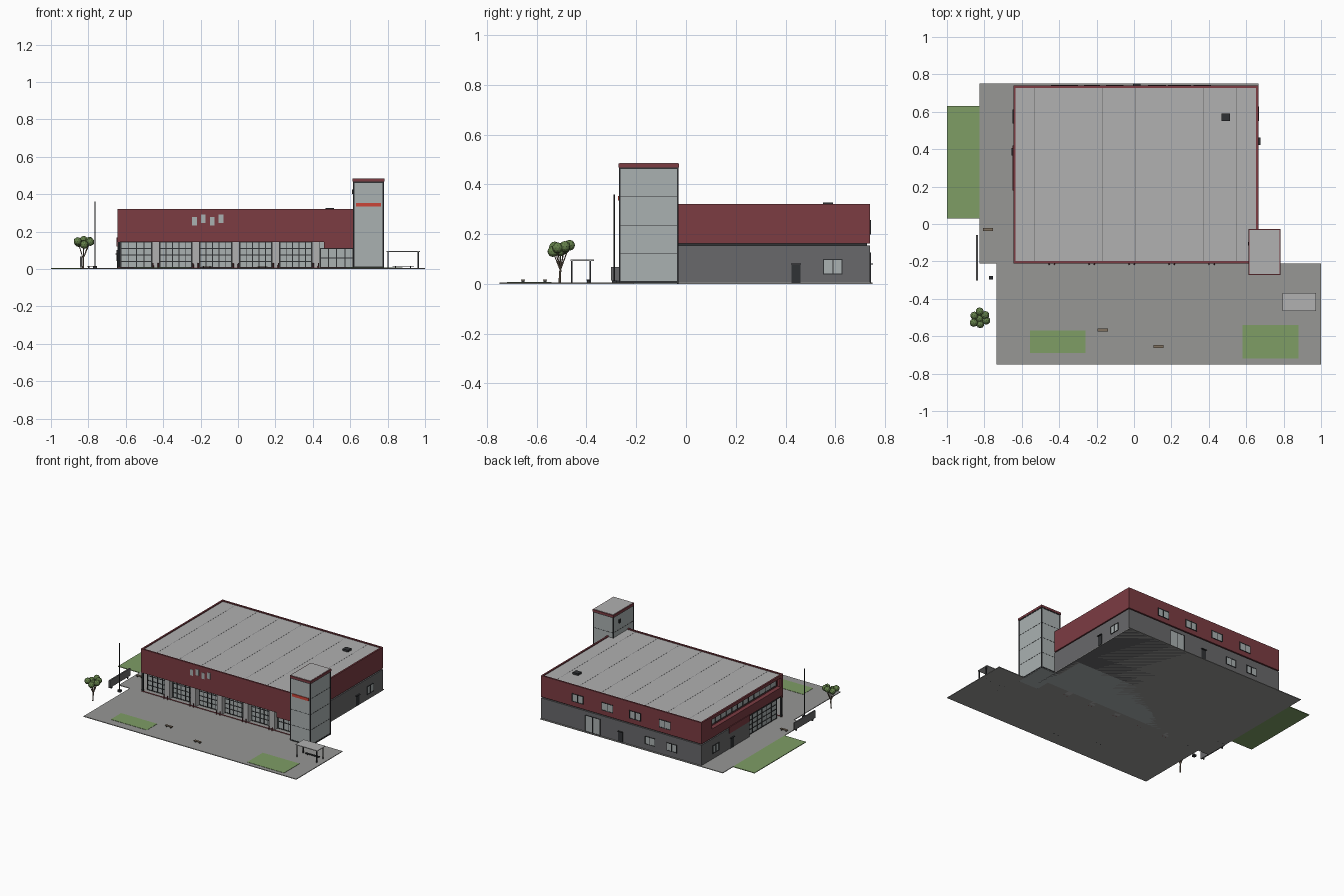
import bpy, bmesh, math
from mathutils import Vector, Matrix

if "Cube" in bpy.data.objects:
    bpy.data.objects.remove(bpy.data.objects["Cube"])


def material(name, r, g, b):
    m = bpy.data.materials.new(name)
    m.diffuse_color = (r, g, b, 1)
    m.use_nodes = True
    m.node_tree.nodes["Principled BSDF"].inputs["Base Color"].default_value = m.diffuse_color
    return m


RED = material("red_cladding", 0.20, 0.045, 0.055)
BRICK = material("grey_wall", 0.14, 0.14, 0.145)
GLASS = material("pale_glass", 0.40, 0.44, 0.44)
DARK = material("dark_frame", 0.03, 0.032, 0.035)
PAVE = material("paving", 0.31, 0.31, 0.30)
ROOF = material("roof_grey", 0.44, 0.44, 0.44)
GRASS = material("grass", 0.21, 0.34, 0.13)
LEAF = material("leaves", 0.13, 0.22, 0.07)
STRIPE = material("bright_red", 0.60, 0.06, 0.04)
WOOD = material("bench_wood", 0.22, 0.17, 0.12)


def finish(name, bm, mat):
    me = bpy.data.meshes.new(name)
    bm.to_mesh(me)
    bm.free()
    ob = bpy.data.objects.new(name, me)
    me.materials.append(mat)
    bpy.context.collection.objects.link(ob)
    return ob


def boxes(name, mat, *items):
    """One object of boxes, each given as (x0, x1, y0, y1, z0, z1)."""
    bm = bmesh.new()
    for x0, x1, y0, y1, z0, z1 in items:
        c = Vector((x0 + x1, y0 + y1, z0 + z1)) / 2
        s = Matrix.Diagonal((abs(x1 - x0), abs(y1 - y0), abs(z1 - z0), 1))
        bmesh.ops.create_cube(bm, size=1, matrix=Matrix.Translation(c) @ s)
    return finish(name, bm, mat)


def on_face(axis, p, sign, u0, u1, z0, z1, depth):
    """Box standing out from a wall plane; axis is the wall's normal."""
    q = sorted((p - sign * 0.004, p + sign * depth))
    return (u0, u1, *q, z0, z1) if axis == "y" else (*q, u0, u1, z0, z1)


def glazing(name, axis, p, sign, u0, u1, z0, z1, cols=2, rows=1, bar=0.004):
    boxes(name + "_glass", GLASS, on_face(axis, p, sign, u0, u1, z0, z1, 0.001))
    h = bar / 2
    bars = []
    for i in range(cols + 1):
        u = u0 + (u1 - u0) * i / cols
        bars.append(on_face(axis, p, sign, u - h, u + h, z0 - h, z1 + h, 0.004))
    for j in range(rows + 1):
        z = z0 + (z1 - z0) * j / rows
        bars.append(on_face(axis, p, sign, u0 - h, u1 + h, z - h, z + h, 0.0035))
    boxes(name + "_frame", DARK, *bars)


def rod(bm, a, b, r, n=8):
    a, b = Vector(a), Vector(b)
    rot = (b - a).to_track_quat("Z", "Y").to_matrix().to_4x4()
    bmesh.ops.create_cone(bm, cap_ends=True, segments=n, radius1=r, radius2=r * 0.8,
                          depth=(b - a).length, matrix=Matrix.Translation((a + b) / 2) @ rot)


X0, X1, Y0, Y1, TOP = -0.645, 0.665, -0.21, 0.74, 0.32

# Site
boxes("paving_slab", PAVE, (-0.735, 1.0, -0.75, Y0, 0, 0.005),
      (-0.825, X1, Y0, 0.75, 0, 0.005))
boxes("lawns", GRASS, (-1.0, -0.825, 0.03, 0.63, 0, 0.005),
      (-0.555, -0.26, -0.69, -0.57, 0.003, 0.007), (0.58, 0.88, -0.72, -0.54, 0.003, 0.007))

# Ground floor walls, set-back glazed hall and shadow gap under the cladding
boxes("ground_floor_walls", BRICK, (X0, X1, 0.18, Y1, 0, 0.155),
      (0.62, X1, Y0 + 0.01, 0.18, 0, 0.155))
boxes("glazed_hall_core", GLASS, (-0.625, 0.625, -0.16, 0.18, 0, 0.15))
boxes("shadow_gap", DARK, (X0 + 0.012, X1 - 0.012, Y0 + 0.012, Y1 - 0.012, 0.147, 0.172))

# Upper red cladding with parapet; left wall opens for the ribbon window
t = 0.012
boxes("upper_cladding", RED,
      (X0, 0.46, Y0, Y0 + t, 0.145, TOP), (0.46, X1, Y0, Y0 + t, 0.11, TOP),
      (X0, X1, Y1 - t, Y1, 0.163, TOP), (X1 - t, X1, Y0 + t, Y1 - t, 0.163, TOP),
      (X0, X0 + t, Y0 + t, Y1 - t, 0.163, 0.228), (X0, X0 + t, Y0 + t, Y1 - t, 0.298, TOP),
      (X0, X0 + t, Y0 + t, -0.185, 0.228, 0.298), (X0, X0 + t, 0.62, Y1 - t, 0.228, 0.298),
      (X0 - 0.005, X0 + t, 0.18, 0.42, 0.12, 0.168))
boxes("ribbon_recess", RED, (X0 + 0.03, X0 + 0.035, -0.19, 0.63, 0.22, 0.305),
      (X0 + 0.004, X0 + 0.032, -0.19, 0.63, 0.22, 0.228),
      (X0 + 0.004, X0 + 0.032, -0.19, 0.63, 0.298, 0.304))
glazing("ribbon_window", "x", X0 + 0.03, -1, -0.17, 0.605, 0.24, 0.288, 12, 1)

# Roof deck, standing seams and hatch
boxes("roof_deck", ROOF, (X0 + t, X1 - t, Y0 + t, Y1 - t, 0.306, 0.313))
boxes("roof_seams", BRICK, *[(x - 0.001, x + 0.001, Y0 + t, Y1 - t, 0.312, 0.3135)
                             for x in (-0.53, -0.35, -0.17, 0.01, 0.19, 0.37, 0.55)])
boxes("roof_hatch", DARK, (0.468, 0.512, 0.55, 0.59, 0.31, 0.327))

# Front shopfront bays, piers and bollards
piers = [-0.44 + 0.214 * i for i in range(5)]
edges = [-0.625] + piers
for i in range(5):
    a = edges[i] + (0.022 if i else 0)
    glazing(f"front_bay_{i + 1}", "y", -0.16, -1, a, edges[i + 1] - 0.022,
            0.007, 0.143, 4 if i == 0 else 5, 4, 0.005)
glazing("front_end_bay", "y", -0.16, -1, 0.44, 0.615, 0.007, 0.11, 4, 2, 0.005)
boxes("front_piers", ROOF, *[(x - 0.021, x + 0.021, -0.2, -0.158, 0, 0.148) for x in piers])
boxes("corner_post", DARK, (-0.642, -0.632, -0.205, -0.195, 0, 0.15))
boxes("plinth_kerb", RED, (X0, 0.615, -0.206, -0.2, 0.003, 0.009))
bm = bmesh.new()
for x in piers:
    for d in (-0.014, 0.014):
        rod(bm, (x + d, -0.215, 0), (x + d, -0.215, 0.032), 0.004)
finish("bollards", bm, RED)

# Left glazed return
glazing("left_bay", "x", -0.625, -1, -0.155, 0.175, 0.007, 0.143, 6, 4, 0.005)

# Punched windows: four staggered slots in front, then back and sides
for i, x in enumerate((-0.232, -0.186, -0.138, -0.091)):
    z = 0.233 + 0.013 * (i % 2)
    boxes(f"front_slot_{i + 1}", GLASS, on_face("y", Y0, -1, x - 0.013, x + 0.013, z, z + 0.045, 0.002))
for i, x in enumerate((0.365, 0.123, -0.103, -0.346)):
    glazing(f"back_upper_window_{i + 1}", "y", Y1, 1, x - 0.045, x + 0.045, 0.2, 0.255)
for i, x in enumerate((-0.225, -0.402)):
    glazing(f"back_lower_window_{i + 1}", "y", Y1, 1, x - 0.04, x + 0.04, 0.045, 0.1)
glazing("back_loading_door", "y", Y1, 1, 0.183, 0.303, 0.007, 0.125, 2, 1, 0.003)
glazing("right_window", "x", X1, 1, 0.553, 0.627, 0.04, 0.097)
glazing("left_window", "x", X0, -1, 0.54, 0.61, 0.045, 0.1)

# Service doors with small canopies
for name, axis, p, s, u in (("back", "y", Y1, 1, 0.015), ("right", "x", X1, 1, 0.442),
                            ("left", "x", X0, -1, 0.386)):
    boxes(name + "_door", DARK, on_face(axis, p, s, u - 0.018, u + 0.018, 0.004, 0.076, 0.003),
          on_face(axis, p, s, u - 0.02, u + 0.02, 0.078, 0.082, 0.011))

# Corner tower
TX0, TX1, TY0, TY1, TH = 0.615, 0.78, -0.27, -0.03, 0.467
boxes("tower_shaft", GLASS, (TX0 + 0.002, TX1 - 0.002, TY0 + 0.002, TY1 - 0.002, 0, TH))
boxes("tower_edges", DARK,
      *[(x, x + 0.007, y, y + 0.007, 0, TH) for x in (TX0, TX1 - 0.007) for y in (TY0, TY1 - 0.007)],
      *[(TX0 + 0.001, TX1 - 0.001, TY0 + 0.001, TY1 - 0.001, z - 0.001, z + 0.001)
        for z in (0.12, 0.235, 0.35)],
      (TX0, TX1, TY0, TY1, 0.003, 0.012), (TX0, TX1, TY0, TY1, TH - 0.006, TH))
boxes("tower_cap", RED, (TX0 - 0.002, TX1 + 0.002, TY0 - 0.002, TY1 + 0.002, TH, 0.483))
boxes("tower_roof", ROOF, (TX0 + 0.003, TX1 - 0.003, TY0 + 0.003, TY1 - 0.003, 0.48, 0.485))
boxes("tower_stripe", STRIPE, (0.63, 0.765, TY0 - 0.003, TY0 + 0.004, 0.334, 0.354))
boxes("tower_lamp", DARK, (TX0 - 0.006, TX0 + 0.004, -0.115, -0.095, 0.4, 0.425))

# Shelter with cycle racks
boxes("shelter_roof", ROOF, (0.795, 0.972, -0.465, -0.37, 0.092, 0.097))
boxes("shelter_posts", DARK, *[(x - 0.003, x + 0.003, y - 0.003, y + 0.003, 0, 0.093)
                               for x in (0.802, 0.964) for y in (-0.459, -0.385)])
boxes("shelter_bench", DARK, (0.825, 0.94, -0.4, -0.385, 0.013, 0.017),
      (0.84, 0.844, -0.398, -0.388, 0, 0.014), (0.92, 0.924, -0.398, -0.388, 0, 0.014))

# Benches
for i, (x, y) in enumerate(((-0.167, -0.567), (0.13, -0.655), (-0.78, -0.03))):
    boxes(f"bench_{i + 1}_seat", WOOD, (x - 0.027, x + 0.027, y - 0.008, y + 0.008, 0.013, 0.017))
    boxes(f"bench_{i + 1}_legs", DARK, *[(x + d - 0.003, x + d + 0.003, y - 0.006, y + 0.006, 0, 0.014)
                                         for d in (-0.018, 0.018)])

# Blank sign panel and pole
boxes("sign_panel", BRICK, (-0.845, -0.835, -0.302, -0.06, 0.014, 0.068))
boxes("sign_legs", DARK, (-0.843, -0.837, -0.28, -0.27, 0, 0.02), (-0.843, -0.837, -0.09, -0.08, 0, 0.02))
bm = bmesh.new()
rod(bm, (-0.765, -0.288, 0), (-0.765, -0.288, 0.36), 0.0035)
finish("flagpole", bm, DARK)
boxes("flagpole_base", DARK, (-0.776, -0.754, -0.298, -0.277, 0, 0.014))

# Tree
crown = [(-0.825, -0.468, 0.155), (-0.853, -0.49, 0.14), (-0.79, -0.516, 0.145), (-0.857, -0.528, 0.148),
         (-0.822, -0.535, 0.13), (-0.795, -0.487, 0.15), (-0.825, -0.505, 0.132)]
bm, trunk = bmesh.new(), bmesh.new()
fork = (-0.828, -0.505, 0.055)
rod(trunk, (-0.828, -0.508, 0), fork, 0.005)
for c in crown:
    bmesh.ops.create_icosphere(bm, subdivisions=2, radius=0.022, matrix=Matrix.Translation(c))
    rod(trunk, fork, c, 0.0025, 6)
finish("tree_crown", bm, LEAF)
finish("tree_trunk", trunk, WOOD)
